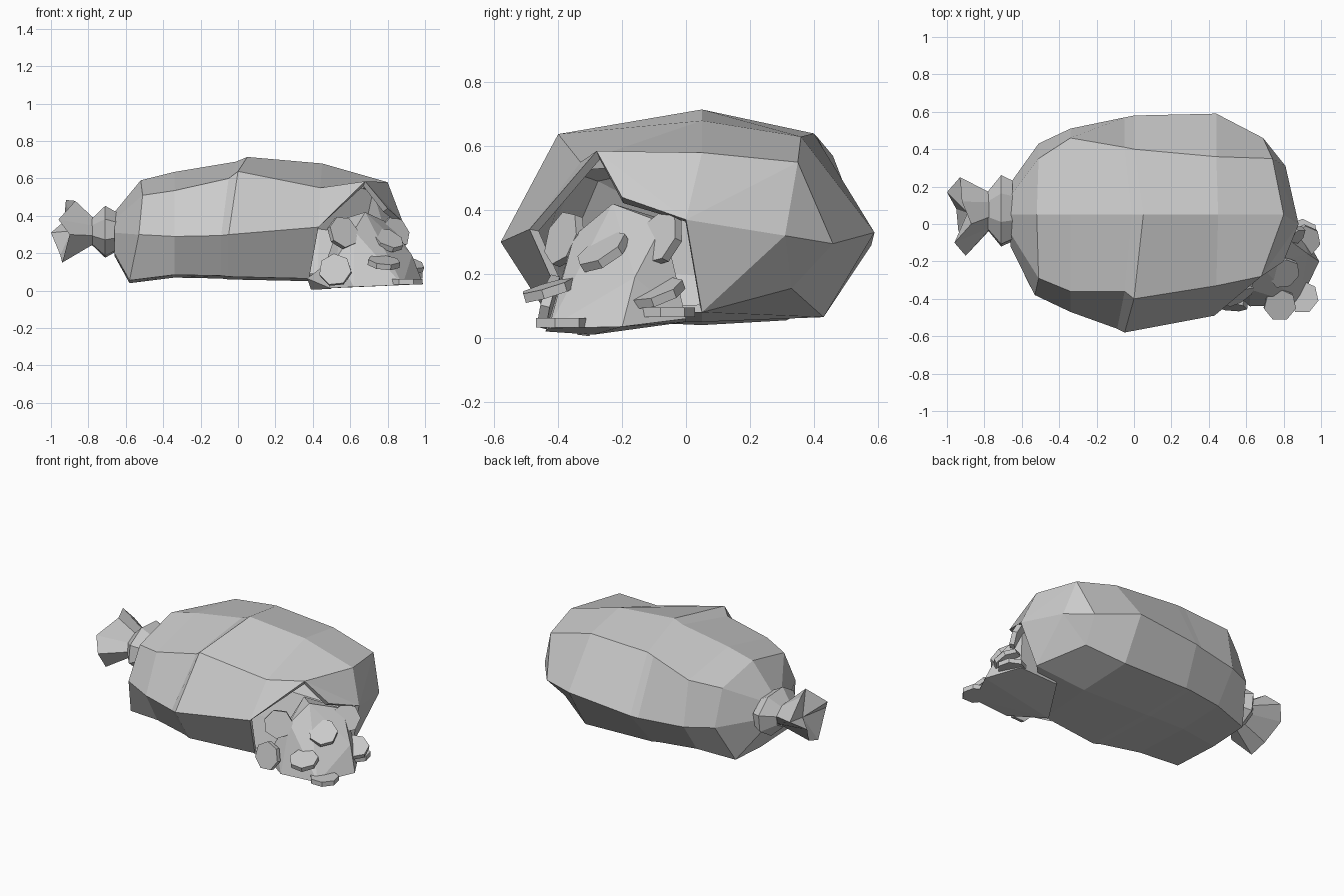
import bpy, bmesh, math
from mathutils import Vector

if "Cube" in bpy.data.objects:
    bpy.data.objects.remove(bpy.data.objects["Cube"])

grey = bpy.data.materials.new("sack_grey")
grey.diffuse_color = (0.6, 0.6, 0.6, 1)
grey.use_nodes = True
grey.node_tree.nodes["Principled BSDF"].inputs["Base Color"].default_value = grey.diffuse_color


def finish(name, bm):
    bmesh.ops.recalc_face_normals(bm, faces=bm.faces)
    me = bpy.data.meshes.new(name)
    bm.to_mesh(me)
    bm.free()
    me.materials.append(grey)
    ob = bpy.data.objects.new(name, me)
    bpy.context.collection.objects.link(ob)
    return ob


def bridge(bm, a, b):
    n = len(a)
    for i in range(n):
        bm.faces.new((a[i], a[(i + 1) % n], b[(i + 1) % n], b[i]))


# Sack body: eight-sided sections along x
# x, front, back, front shoulder y/z, back shoulder y/z, top z, mid z, low z, slant
sections = [
    (-0.66, -0.12, 0.22, -0.05, 0.38, 0.15, 0.40, 0.42, 0.31, 0.20, 0),
    (-0.51, -0.38, 0.43, -0.29, 0.51, 0.35, 0.52, 0.59, 0.30, 0.055, .02),
    (-0.34, -0.47, 0.51, -0.36, 0.535, 0.46, 0.57, 0.635, 0.29, 0.085, 0),
    (-0.05, -0.56, 0.57, -0.36, 0.60, 0.41, 0.63, 0.69, 0.295, 0.08, .04),
    (0.0, -0.58, 0.58, -0.40, 0.638, 0.40, 0.64, 0.715, 0.30, 0.075, .05),
    (0.44, -0.49, 0.59, -0.33, 0.55, 0.36, 0.63, 0.68, 0.34, 0.065, .01),
]
bm = bmesh.new()
rings = []
for x, f, b, fy, fz, by, bz, tz, mz, lz, sl in sections:
    xl = x - 0.07 if -0.6 < x < -0.5 else x - sl
    xt = x - .01 if -0.6 < x < -0.5 else x + sl
    pts = [(xl, f * .75, lz), (x - sl, f, mz), (x, fy, fz), (xt, 0.05, tz),
           (x, by, bz), (x, b, mz - .01), (xl, b * .73, lz), (xl, 0.05, lz - .015)]
    rings.append([bm.verts.new(p) for p in pts])
for a, b in zip(rings, rings[1:]):
    bridge(bm, a, b)
bm.faces.new(rings[0])
# Bulging end, left open at the torn front corner
low, mid, sh, top, bsh, bmid, blow, bot = rings[-1]
low.co.x = 0.38
end = [bm.verts.new(p) for p in [
    (0.68, -0.28, 0.585), (0.80, 0.05, 0.58), (0.74, 0.35, 0.55), (0.69, 0.46, 0.295),
    (0.65, 0.33, 0.155), (0.80, 0.05, 0.08), (0.88, 0.0, 0.37), (0.81, 0.31, 0.32),
    (0.80, -0.20, 0.44)]]
s, t, k, m, l, d, c, e, r = end
for f in [(sh, top, t, s), (top, bsh, k, t), (bsh, bmid, m, k), (bmid, blow, l, m),
          (blow, bot, d, l), (mid, sh, s), (low, bot, d), (s, t, c), (t, k, c), (k, e, c),
          (k, m, e), (m, l, e), (c, e, d), (e, l, d), (s, c, r)]:
    bm.faces.new(f)
sack = finish("sack_body", bm)
thick = sack.modifiers.new("cloth", 'SOLIDIFY')
thick.thickness = 0.03
thick.offset = -1


# Tied neck
def loop(bm, x, ry, rz, n=8):
    return [bm.verts.new((x, 0.07 + ry * math.cos(a), 0.315 + rz * math.sin(a)))
            for a in [2 * math.pi * i / n + 0.3 for i in range(n)]]


bm = bmesh.new()
ls = [loop(bm, -0.65, .17, .11), loop(bm, -0.71, .20, .145), loop(bm, -0.78, .11, .075)]
for a, b in zip(ls, ls[1:]):
    bridge(bm, a, b)
bm.faces.new(ls[0])
bm.faces.new(ls[-1])
finish("neck_tie", bm)

# Flared, uneven tail with a sunken centre
bm = bmesh.new()
a = loop(bm, -0.765, .10, .07)
b = [bm.verts.new(p) for p in [
    (-.93, .25, .37), (-.92, .12, .485), (-.87, .0, .48), (-.96, -.10, .38),
    (-.90, -.17, .30), (-.94, -.03, .15), (-.95, .08, .19), (-1.0, .17, .31)]]
bridge(bm, a, b)
hub = bm.verts.new((-0.89, 0.06, 0.32))
for i in range(8):
    bm.faces.new((b[i], b[(i + 1) % 8], hub))
bm.faces.new(a)
finish("sack_tail", bm)

# Heap spilling out of the tear
bm = bmesh.new()
for p in [(0.42, -0.29, 0.01), (0.62, -0.44, 0.02), (0.88, -0.43, 0.03), (0.99, -0.20, 0.035),
          (0.88, 0.0, 0.06), (0.93, -0.16, 0.19), (0.62, -0.35, 0.32), (0.68, -0.23, 0.42),
          (0.81, -0.07, 0.36), (0.55, -0.10, 0.38), (0.53, -0.37, 0.18), (0.60, 0.0, 0.05)]:
    bm.verts.new(p)
bmesh.ops.convex_hull(bm, input=bm.verts)
finish("coin_heap", bm)

# Turned-under cloth flap at the bottom of the tear
bm = bmesh.new()
flap = [bm.verts.new(p) for p in [(0.37, -0.37, 0.065), (0.39, -0.30, 0.005),
                                  (0.50, -0.34, 0.01), (0.44, -0.36, 0.12)]]
bmesh.ops.convex_hull(bm, input=flap)
finish("torn_flap", bm)

# Coins: centre and facing direction
coins = [
    ((0.52, -0.43, 0.11), (-.1, -1, .25)), ((0.78, -0.43, 0.15), (.1, -.3, 1)),
    ((0.90, -0.39, 0.047), (0, 0, 1)), ((0.80, -0.26, 0.27), (.35, -.5, .8)),
    ((0.90, -0.06, 0.08), (0, 0, 1)), ((0.91, -0.09, 0.14), (.3, -.35, 1)),
    ((0.84, -0.08, 0.31), (.6, -.7, .35)), ((0.56, -0.38, 0.31), (.5, -.8, .3)),
]
for i, (pos, n) in enumerate(coins):
    bm = bmesh.new()
    bmesh.ops.create_cone(bm, cap_ends=True, segments=7, radius1=.088, radius2=.088, depth=.03)
    turn = Vector((0, 0, 1)).rotation_difference(Vector(n).normalized())
    for v in bm.verts:
        v.co = turn @ v.co + Vector(pos)
    finish("coin_%d" % (i + 1), bm)
